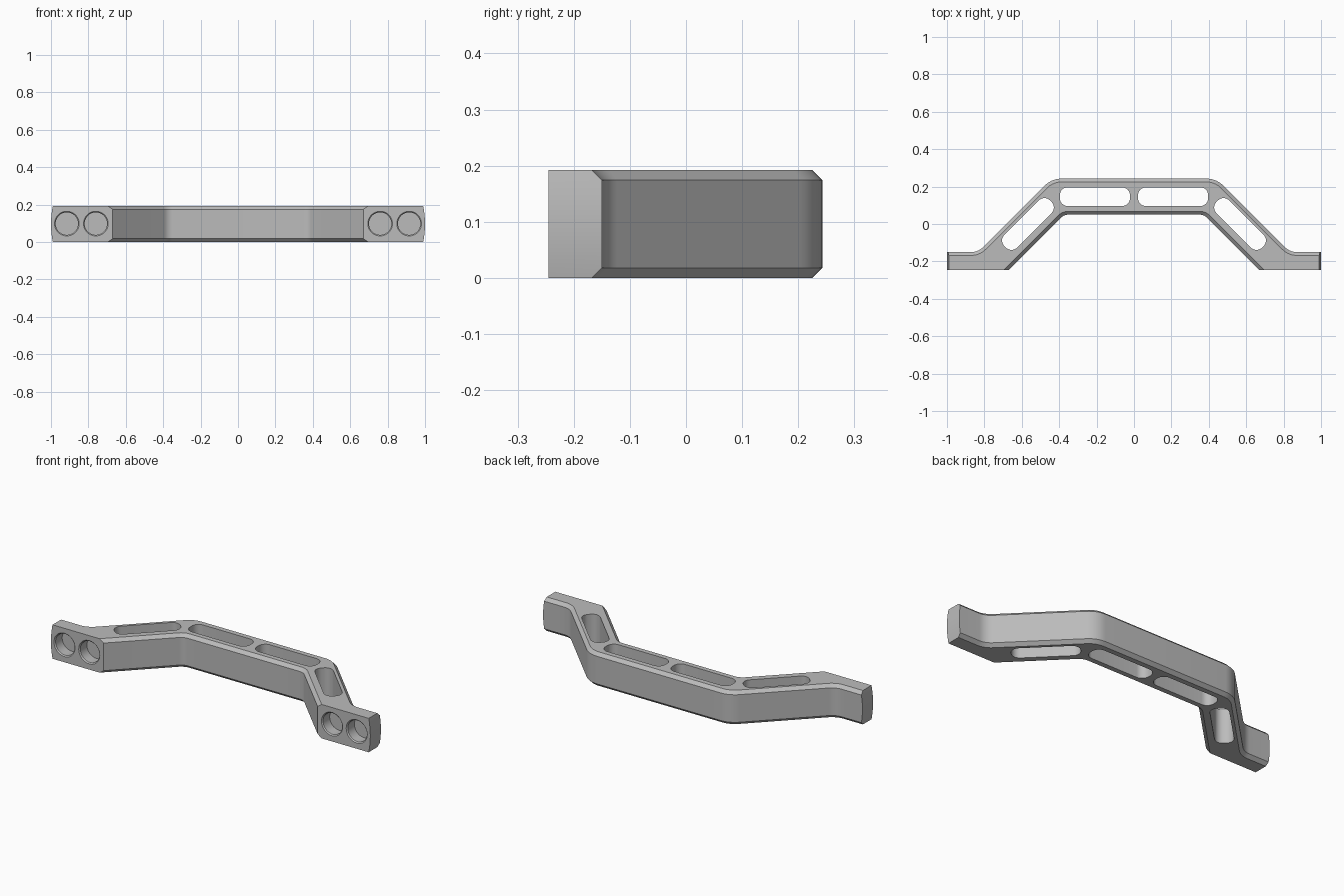
import bpy, bmesh, math
from mathutils import Vector, Matrix

if "Cube" in bpy.data.objects:
    bpy.data.objects.remove(bpy.data.objects["Cube"])

HEIGHT, CHAMFER, FRONT = 0.192, 0.018, -0.245
ROOT2 = math.sqrt(2)

grey = bpy.data.materials.new("satin_grey")
grey.use_nodes = True
colour = (0.5, 0.5, 0.5, 1)
grey.diffuse_color = colour
grey.node_tree.nodes["Principled BSDF"].inputs["Base Color"].default_value = colour


def make_object(name, bm):
    bmesh.ops.recalc_face_normals(bm, faces=bm.faces)
    mesh = bpy.data.meshes.new(name)
    bm.to_mesh(mesh)
    bm.free()
    mesh.materials.append(grey)
    ob = bpy.data.objects.new(name, mesh)
    bpy.context.collection.objects.link(ob)
    return ob


def fillet(a, corner, b, radius, steps=8):
    """Arc that rounds the corner between a and b."""
    u, v = (a - corner).normalized(), (b - corner).normalized()
    half = u.angle(v) / 2
    centre = corner + (u + v).normalized() * radius / math.sin(half)
    start = corner + u * radius / math.tan(half) - centre
    end = corner + v * radius / math.tan(half) - centre
    return [centre + start.slerp(end, i / steps) * radius for i in range(steps + 1)]


def loft(bm, loops):
    """Skin a stack of equal loops and cap both ends."""
    rings = [[bm.verts.new(p) for p in loop] for loop in loops]
    n = len(rings[0])
    for low, high in zip(rings, rings[1:]):
        for i in range(n):
            j = (i + 1) % n
            bm.faces.new((low[i], low[j], high[j], high[i]))
    bm.faces.new(rings[0][::-1])
    bm.faces.new(rings[-1])


def outline(z):
    """Plan of the handle at height z, inset where the edges are chamfered."""
    d = max(0, CHAMFER - z, z - HEIGHT + CHAMFER)
    mid = HEIGHT / 2
    end = 1 - 0.01 * ((z - mid) / mid) ** 2
    back, foot, under = 0.243 - d, -0.15 - d, 0.05 + d
    outer, inner = 0.683 - d * ROOT2, 0.425 + d * ROOT2
    tip = Vector((end, foot))
    heel = Vector((outer - foot, foot))
    shoulder = Vector((outer - back, back))
    toe = Vector((inner - FRONT, FRONT))
    elbow = Vector((inner - under, under))
    half = [Vector((end, FRONT)), tip]
    half += fillet(tip, heel, shoulder, 0.09 + d)
    half += fillet(heel, shoulder, Vector((0, back)), 0.13 - d)
    inside = fillet(Vector((0, under)), elbow, toe, 0.06 + d) + [toe]
    mirror = [Vector((-p.x, p.y)) for p in half[::-1]]
    inside_mirror = [Vector((-p.x, p.y)) for p in inside[::-1]]
    return [(p.x, p.y, z) for p in half + mirror + inside_mirror + inside]


# Handle body
bm = bmesh.new()
span = HEIGHT - 2 * CHAMFER
levels = [0] + [CHAMFER + span * i / 6 for i in range(7)] + [HEIGHT]
loft(bm, [outline(z) for z in levels])
handle = make_object("handle", bm)


def slot_cutter(name, x, y, length, width, angle):
    """Rounded rectangle that cuts right through from top to bottom."""
    radius = 0.042
    points = []
    for k, (sx, sy) in enumerate(((1, 1), (-1, 1), (-1, -1), (1, -1))):
        for i in range(9):
            a = (k + i / 8) * math.pi / 2
            points.append(Vector((sx * (length / 2 - radius) + radius * math.cos(a),
                                  sy * (width / 2 - radius) + radius * math.sin(a), 0)))
    turn = Matrix.Translation((x, y, 0)) @ Matrix.Rotation(angle, 4, "Z")
    flat = [turn @ p for p in points]
    bm = bmesh.new()
    loft(bm, [[p + Vector((0, 0, z)) for p in flat] for z in (-0.1, HEIGHT + 0.1)])
    return make_object(name, bm)


def hole_cutter(name, x):
    """Blind screw hole with a bevelled rim."""
    profile = ((-0.251, 0.072), (-0.239, 0.06), (-0.18, 0.06))
    bm = bmesh.new()
    loft(bm, [[(x + r * math.cos(t * math.pi / 20), y, 0.098 + r * math.sin(t * math.pi / 20))
               for t in range(40)] for y, r in profile])
    return make_object(name, bm)


# Slots and screw holes on both sides
cutters = []
for name, s in (("left", 1), ("right", -1)):
    cutters.append(slot_cutter(name + "_top_slot", s * 0.209, 0.146, 0.375, 0.1, 0))
    cutters.append(slot_cutter(name + "_leg_slot", s * 0.567, 0, 0.345, 0.096, -s * math.pi / 4))
    cutters.append(hole_cutter(name + "_inner_hole", s * 0.76))
    cutters.append(hole_cutter(name + "_outer_hole", s * 0.915))

bpy.ops.object.select_all(action="DESELECT")
handle.select_set(True)
bpy.context.view_layer.objects.active = handle
for cutter in cutters:
    cut = handle.modifiers.new(cutter.name, "BOOLEAN")
    cut.operation, cut.solver, cut.object = "DIFFERENCE", "EXACT", cutter
    bpy.ops.object.modifier_apply(modifier=cut.name)
    bpy.data.objects.remove(cutter)
bpy.ops.object.shade_smooth_by_angle(angle=math.radians(30))
